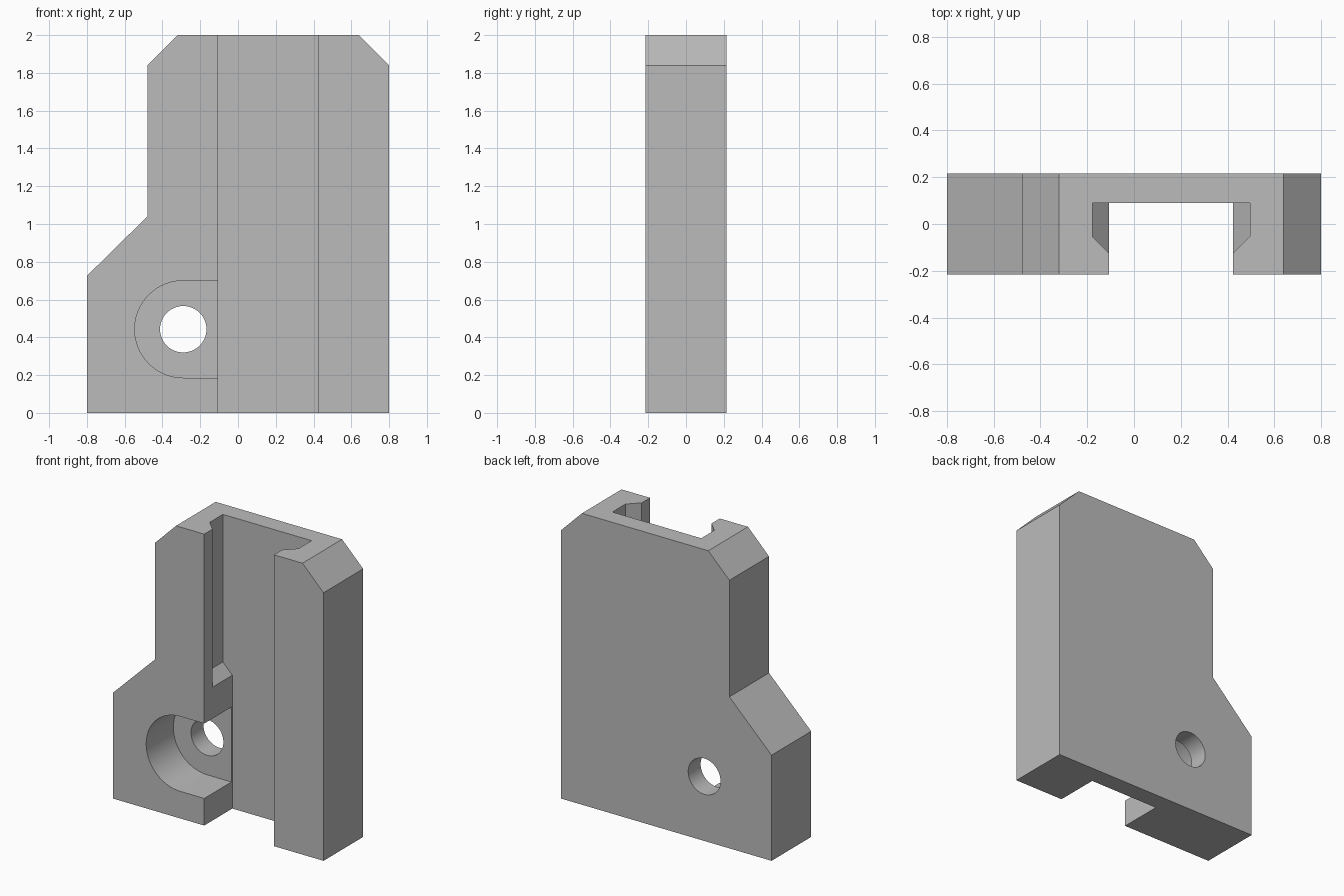
import bpy, bmesh, math
from mathutils import Vector

cube = bpy.data.objects.get("Cube")
if cube:
    bpy.data.objects.remove(cube, do_unlink=True)

GREY = (0.5, 0.5, 0.5, 1)
grey = bpy.data.materials.new("plain grey")
grey.use_nodes = True
grey.diffuse_color = GREY
grey.node_tree.nodes["Principled BSDF"].inputs["Base Color"].default_value = GREY

HALF = 0.215                 # half thickness of the block
FLOOR = 0.09                 # depth of the channel floor
LEFT, RIGHT = -0.106, 0.424  # channel walls
HOLE = (-0.29, 0.443)        # screw hole centre in x, z


def loft(name, start, end):
    """Solid between two matching loops of points."""
    bm = bmesh.new()
    a = [bm.verts.new(p) for p in start]
    b = [bm.verts.new(p) for p in end]
    bm.faces.new(a)
    bm.faces.new(b)
    for i in range(len(a)):
        j = (i + 1) % len(a)
        bm.faces.new((a[i], a[j], b[j], b[i]))
    bmesh.ops.recalc_face_normals(bm, faces=bm.faces)
    mesh = bpy.data.meshes.new(name)
    bm.to_mesh(mesh)
    bm.free()
    mesh.materials.append(grey)
    obj = bpy.data.objects.new(name, mesh)
    bpy.context.collection.objects.link(obj)
    return obj


def prism(name, outline, y0, y1):
    """Outline in x, z pushed through from y0 to y1."""
    return loft(name, [(x, y0, z) for x, z in outline],
                [(x, y1, z) for x, z in outline])


def arc(radius, start, end, steps):
    angles = [start + (end - start) * i / steps for i in range(steps + 1)]
    return [(HOLE[0] + radius * math.cos(t), HOLE[1] + radius * math.sin(t))
            for t in angles]


# Block with clipped corners and a wide foot
block = prism("rail_block", [
    (-0.8, 0), (0.8, 0), (0.8, 1.84), (0.64, 2), (-0.32, 2),
    (-0.48, 1.84), (-0.48, 1.04), (-0.8, 0.725)], -HALF, HALF)

# Open channel down the front
cutters = [prism("channel_cutter", [
    (LEFT, -0.5), (RIGHT, -0.5), (RIGHT, 2.5), (LEFT, 2.5)], -0.5, FLOOR)]

# Undercut grooves with chamfered lips and sloping lower ends
for side, wall, out in (("right", LEFT, -1), ("left", RIGHT, 1)):
    depth, inset = 0.072, -0.06
    profile = [(inset, FLOOR), (depth, FLOOR),
               (depth, -0.125 + depth), (inset, -0.125 + inset)]
    low = [(wall + out * d, y, 0.915 + d) for d, y in profile]
    high = [(x, y, 2.5) for x, y, z in low]
    cutters.append(loft(side + "_groove_cutter", low, high))

# Round-ended screw pocket opening into the channel, and its through hole
pocket = arc(0.257, math.pi / 2, 3 * math.pi / 2, 32)
pocket += [(0.0, pocket[-1][1]), (0.0, pocket[0][1])]
cutters.append(prism("pocket_cutter", pocket, -0.5, 0.08))
cutters.append(prism("hole_cutter", arc(0.123, 0, 2 * math.pi, 48)[:-1], -0.5, 0.5))

bpy.ops.object.select_all(action='DESELECT')
bpy.context.view_layer.objects.active = block
block.select_set(True)
for cutter in cutters:
    cutter.hide_render = True
    mod = block.modifiers.new(cutter.name, 'BOOLEAN')
    mod.operation = 'DIFFERENCE'
    mod.solver = 'EXACT'
    mod.object = cutter
    bpy.ops.object.modifier_apply(modifier=mod.name)
    bpy.data.objects.remove(cutter, do_unlink=True)

bpy.ops.object.shade_smooth_by_angle(angle=math.radians(30))
